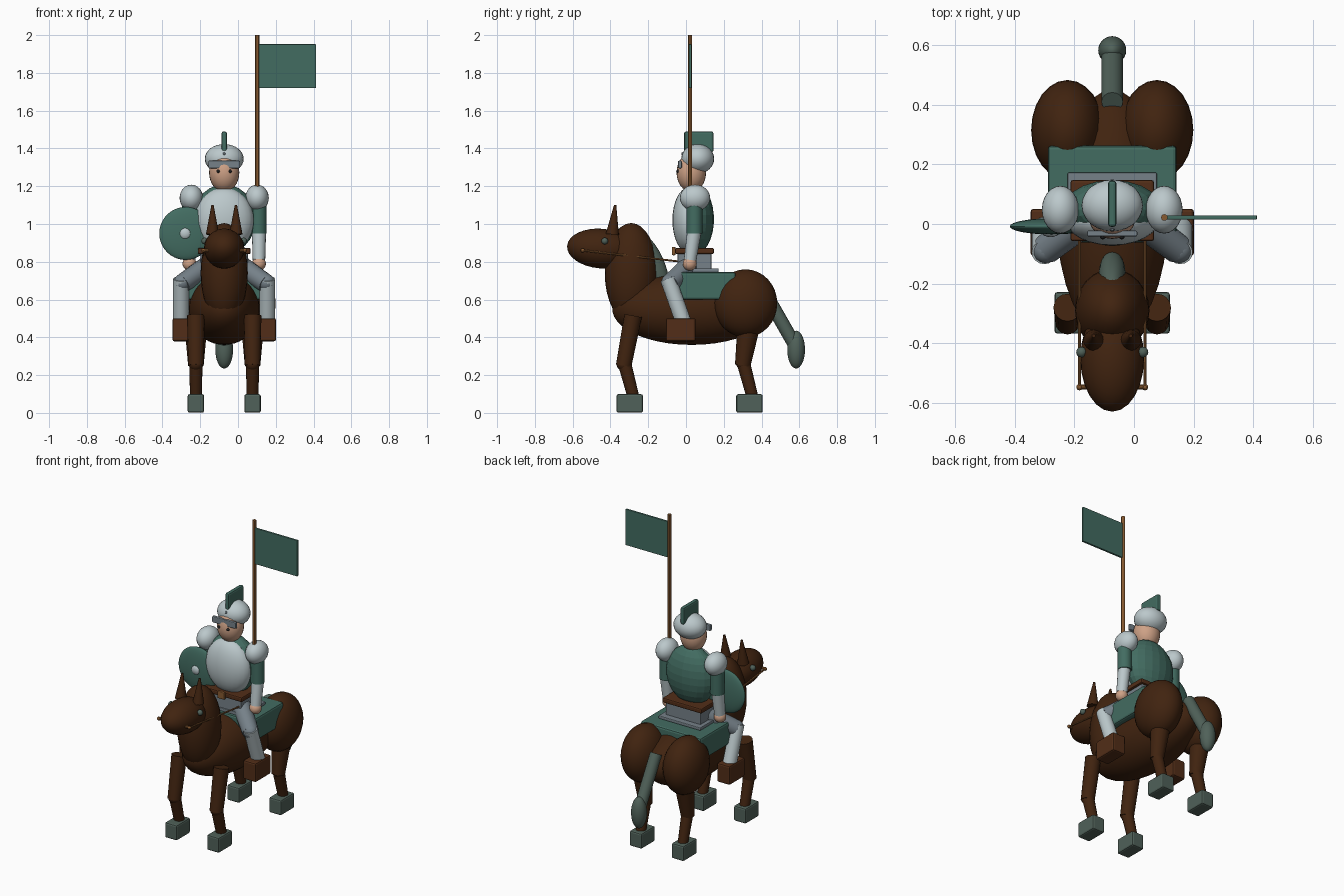
import bpy
from mathutils import Vector

if "Cube" in bpy.data.objects:
    bpy.data.objects.remove(bpy.data.objects["Cube"], do_unlink=True)

MID = -0.073  # centre line of horse and rider


def material(name, r, g, b):
    m = bpy.data.materials.new(name)
    m.use_nodes = True
    m.diffuse_color = (r, g, b, 1)
    bsdf = m.node_tree.nodes["Principled BSDF"]
    bsdf.inputs["Base Color"].default_value = (r, g, b, 1)
    bsdf.inputs["Roughness"].default_value = 0.7
    return m


HIDE = material("dark brown hide", 0.052, 0.017, 0.005)
LEATHER = material("brown leather", 0.085, 0.027, 0.009)
CLOTH = material("teal cloth", 0.055, 0.15, 0.12)
HAIR = material("grey green hair", 0.08, 0.12, 0.10)
STEEL = material("pale steel", 0.50, 0.58, 0.60)
GREY = material("blue grey", 0.18, 0.22, 0.25)
SKIN = material("skin", 0.62, 0.36, 0.24)
WOOD = material("tan wood", 0.24, 0.10, 0.03)
DARK = material("dark eye", 0.02, 0.02, 0.02)


def finish(name, mat, smooth=True):
    ob = bpy.context.object
    ob.name = name
    ob.data.materials.append(mat)
    bpy.ops.object.transform_apply(location=False, rotation=False, scale=True)
    if smooth:
        bpy.ops.object.shade_smooth_by_angle()
    return ob


def ball(name, mat, loc, radii, tilt=0, seg=24, smooth=True):
    bpy.ops.mesh.primitive_uv_sphere_add(segments=seg, ring_count=seg * 2 // 3, location=loc,
                                         rotation=(tilt, 0, 0))
    bpy.context.object.scale = radii
    return finish(name, mat, smooth)


def box(name, mat, loc, size, bevel=0.01):
    bpy.ops.mesh.primitive_cube_add(size=1, location=loc)
    bpy.context.object.scale = size
    ob = finish(name, mat, False)
    if bevel:
        mod = ob.modifiers.new("soft edges", "BEVEL")
        mod.width = bevel
        mod.segments = 2
    return ob


def rod(name, mat, a, b, r1, r2=None, seg=16):
    a, b = Vector(a), Vector(b)
    bpy.ops.mesh.primitive_cone_add(vertices=seg, radius1=r1, radius2=r1 if r2 is None else r2,
                                    depth=(b - a).length, location=(a + b) / 2)
    bpy.context.object.rotation_euler = (b - a).to_track_quat("Z", "Y").to_euler()
    return finish(name, mat)


# Horse body, neck and head
ball("horse_barrel", HIDE, (MID, 0.03, 0.55), (0.188, 0.42, 0.19), seg=32)
ball("horse_neck", HIDE, (MID, -0.29, 0.74), (0.125, 0.14, 0.265))
ball("horse_head", HIDE, (MID, -0.45, 0.87), (0.107, 0.18, 0.105), tilt=-0.08)
ball("mane", HAIR, (MID, -0.17, 0.79), (0.045, 0.055, 0.16), tilt=0.4)
rod("tail", HAIR, (MID, 0.41, 0.65), (MID, 0.57, 0.37), 0.036)
ball("tail_tip", HAIR, (MID, 0.583, 0.335), (0.047, 0.047, 0.1))

# Horse bridle bit
rod("bit", WOOD, (MID - 0.11, -0.547, 0.86), (MID + 0.11, -0.547, 0.86), 0.009, seg=10)

# Paired parts of horse and rider
for side, s in (("left", 1), ("right", -1)):
    def at(x, y, z):
        return (MID + s * x, y, z)

    # Horse face, haunch and reins
    ball(side + "_haunch", HIDE, at(0.15, 0.315, 0.58), (0.122, 0.168, 0.18))
    rod(side + "_ear", HIDE, at(0.062, -0.39, 0.945), at(0.062, -0.375, 1.1), 0.035, 0.006)
    ball(side + "_horse_eye", HAIR, at(0.103, -0.43, 0.91), (0.018, 0.018, 0.018), seg=12)
    ball(side + "_bit_ring", WOOD, at(0.11, -0.547, 0.86), (0.011, 0.011, 0.011), seg=10)
    rod(side + "_rein", WOOD, at(0.11, -0.547, 0.86), at(0.11, 0.02, 0.795), 0.005, seg=8)

    # Horse legs
    rod(side + "_front_leg_upper", HIDE, at(0.15, -0.28, 0.515), at(0.15, -0.33, 0.25), 0.047, 0.041)
    rod(side + "_front_leg_lower", HIDE, at(0.15, -0.33, 0.28), at(0.15, -0.28, 0.09), 0.036, 0.031)
    rod(side + "_hind_leg_upper", HIDE, at(0.15, 0.335, 0.48), at(0.15, 0.30, 0.25), 0.062, 0.041)
    rod(side + "_hind_leg_lower", HIDE, at(0.15, 0.30, 0.28), at(0.15, 0.35, 0.09), 0.036, 0.031)
    for end, y, z in (("front", -0.33, 0.26), ("hind", 0.302, 0.265)):
        ball(f"{side}_{end}_knee", HIDE, at(0.15, y, z), (0.038, 0.038, 0.038), seg=16)
    for end, y in (("front", -0.298), ("hind", 0.336)):
        box(f"{side}_{end}_hoof", HAIR, at(0.15, y, 0.05), (0.087, 0.14, 0.098))

    # Rider legs
    rod(side + "_thigh", GREY, at(0.07, 0.03, 0.79), at(0.222, -0.085, 0.685), 0.055, 0.05)
    ball(side + "_knee", GREY, at(0.224, -0.087, 0.69), (0.045, 0.045, 0.045), seg=16)
    rod(side + "_shin", STEEL, at(0.228, -0.095, 0.71), at(0.228, -0.01, 0.47), 0.042)
    box(side + "_boot", LEATHER, at(0.228, -0.028, 0.44), (0.092, 0.158, 0.122))

    # Rider arms
    ball(side + "_shoulder_guard", STEEL, at(0.174, 0.048, 1.138), (0.062, 0.08, 0.07))
    rod(side + "_upper_arm", CLOTH, at(0.182, 0.045, 1.12), at(0.182, 0.045, 0.95), 0.042)
    rod(side + "_forearm", STEEL, at(0.184, 0.045, 0.97), at(0.184, 0.022, 0.81), 0.038, 0.033)
    ball(side + "_hand", SKIN, at(0.184, 0.02, 0.79), (0.037, 0.037, 0.037), seg=16)
    ball(side + "_eye", DARK, at(0.032, -0.043, 1.279), (0.009, 0.009, 0.009), seg=10)

# Saddle and blanket
box("saddle_blanket", CLOTH, (MID, 0.1, 0.672), (0.432, 0.325, 0.146), 0.012)
box("saddle_plate", GREY, (MID, 0.06, 0.755), (0.30, 0.225, 0.02), 0.005)
box("hips", GREY, (MID, 0.045, 0.805), (0.25, 0.18, 0.1), 0.006)
box("belt", LEATHER, (MID, 0.045, 0.857), (0.28, 0.205, 0.032), 0.008)
box("belt_buckle", WOOD, (MID, -0.065, 0.857), (0.05, 0.018, 0.045), 0.004)

# Rider torso and head
ball("tunic", CLOTH, (MID, 0.048, 1.025), (0.168, 0.1, 0.185), seg=20, smooth=False)
ball("breastplate", STEEL, (MID, 0.012, 1.02), (0.155, 0.084, 0.172))
rod("throat", SKIN, (MID, 0.04, 1.12), (MID, 0.035, 1.24), 0.045)
ball("face", SKIN, (MID, 0.028, 1.272), (0.08, 0.078, 0.102))
ball("helmet", STEEL, (MID, 0.062, 1.345), (0.103, 0.087, 0.078))
box("visor", GREY, (MID, -0.032, 1.315), (0.168, 0.02, 0.04), 0.005)
ball("helmet_stud", GREY, (MID, -0.017, 1.372), (0.008, 0.008, 0.008), seg=10)
box("helmet_crest", CLOTH, (MID, 0.068, 1.435), (0.028, 0.155, 0.11))

# Shield
ball("shield", CLOTH, (-0.277, -0.008, 0.95), (0.14, 0.027, 0.14), seg=32)
ball("shield_boss", STEEL, (-0.28, -0.022, 0.95), (0.034, 0.022, 0.034), seg=16)

# Banner
rod("banner_pole", WOOD, (0.102, 0.022, 0.78), (0.102, 0.022, 2.0), 0.011, seg=12)
box("banner_flag", CLOTH, (0.26, 0.022, 1.836), (0.305, 0.014, 0.232), 0.003)
